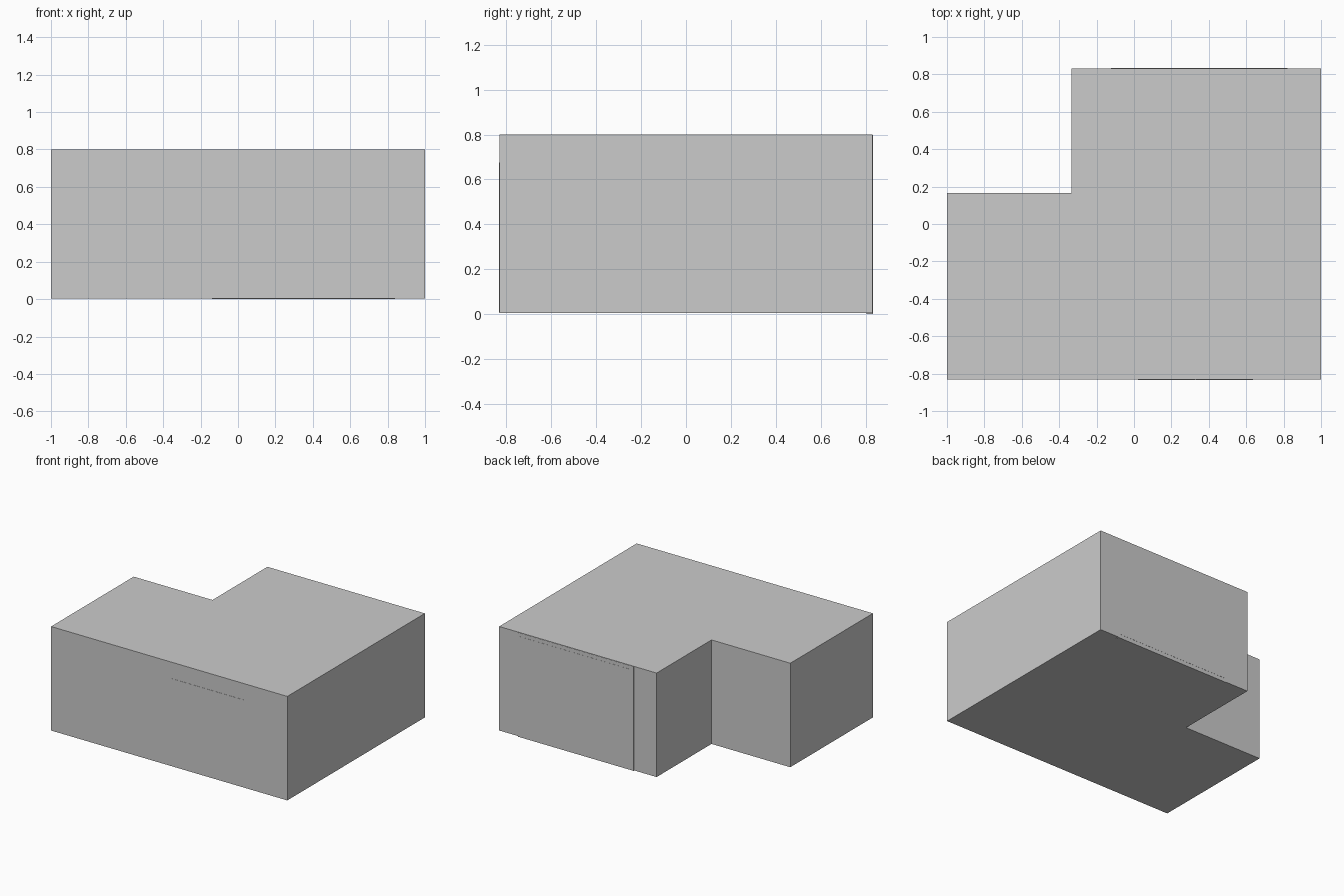
import bpy, bmesh

if "Cube" in bpy.data.objects:
    bpy.data.objects.remove(bpy.data.objects["Cube"])


def prism(name, outline, z0, z1):
    """Extrude a flat outline upward into a solid."""
    bm = bmesh.new()
    face = bm.faces.new([bm.verts.new((x, y, z0)) for x, y in outline])
    ext = bmesh.ops.extrude_face_region(bm, geom=[face])
    top = [v for v in ext["geom"] if isinstance(v, bmesh.types.BMVert)]
    bmesh.ops.translate(bm, verts=top, vec=(0, 0, z1 - z0))
    bmesh.ops.recalc_face_normals(bm, faces=bm.faces)
    mesh = bpy.data.meshes.new(name)
    bm.to_mesh(mesh)
    bm.free()
    ob = bpy.data.objects.new(name, mesh)
    bpy.context.collection.objects.link(ob)
    return ob


def box(name, x0, x1, y0, y1, z0, z1):
    return prism(name, [(x0, y0), (x1, y0), (x1, y1), (x0, y1)], z0, z1)


# L-shaped building body
L = [(-1, -0.832), (1, -0.832), (1, 0.831), (-0.333, 0.831),
     (-0.333, 0.167), (-1, 0.167)]
prism("building_body", L, 0.004, 0.8)

# Pair of nearly flush front doors, split by a hairline gap
for side, x0, x1 in (("left", 0.022, 0.3285), ("right", 0.3315, 0.635)):
    box("front_door_" + side, x0, x1, -0.8335, -0.815, 0.008, 0.675)

# Large shallow door panel on the back wall, with its inner leaf
box("back_door_frame", -0.14, 0.84, 0.805, 0.8325, 0.0, 0.797)
box("back_door_leaf", -0.122, 0.822, 0.81, 0.8335, 0.03, 0.77)
